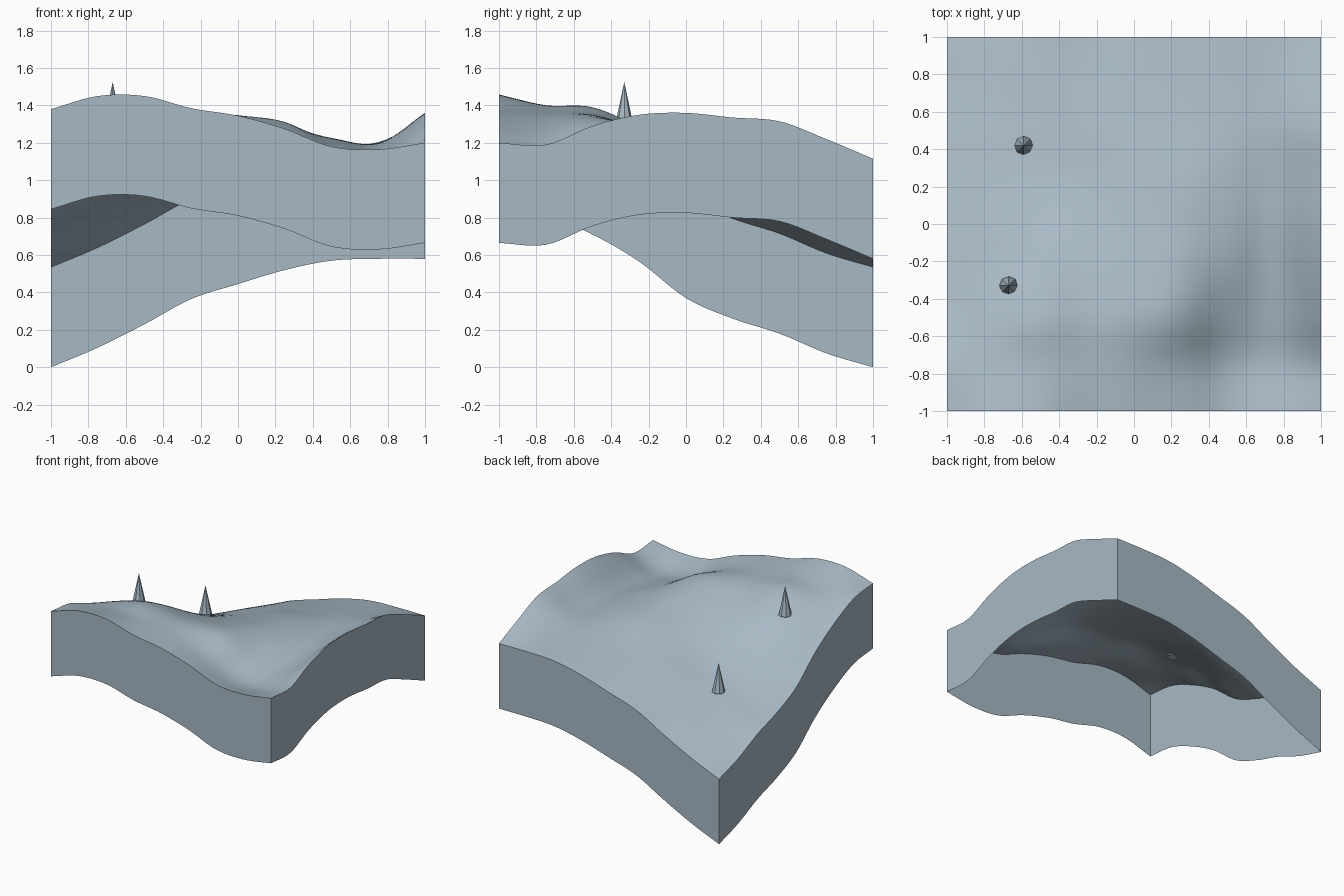
import bpy, bmesh, math

if "Cube" in bpy.data.objects:
    bpy.data.objects.remove(bpy.data.objects["Cube"])

WALL = 0.535      # skirt depth
CELLS = 48        # surface resolution

# Control heights in centimetres, front row to back row, right to left in -x to +x
HEIGHTS = [
    [138, 145, 145, 138.5, 134.5, 127.5, 118, 116.5, 120],
    [135, 139, 140, 137, 133.5, 125, 113, 111, 119],
    [124.5, 134, 139, 135.5, 134.5, 131, 118, 114, 129],
    [110, 123, 128, 127, 128, 129, 122, 117, 135],
    [90.5, 103, 112, 116.5, 121, 125, 122.5, 119.5, 136],
    [79.5, 90, 100, 108, 115, 121, 121, 120, 133.5],
    [71.5, 82, 93, 103, 109, 115, 118, 120, 131.5],
    [61, 73, 85.5, 96.5, 103.5, 110, 114, 116, 122],
    [53.5, 64, 76.5, 90, 98, 105.5, 110.5, 111.5, 111.5],
]


def spline(values, t):
    """Smooth curve through evenly spaced values, t from -1 to 1."""
    last = len(values) - 1
    u = (t + 1) / 2 * last
    i = min(int(u), last - 1)
    f = u - i
    b, c = values[i], values[i + 1]
    a = values[i - 1] if i > 0 else 2 * b - c
    d = values[i + 2] if i + 2 <= last else 2 * c - b
    return b + f / 2 * (c - a + f * (2*a - 5*b + 4*c - d + f * (3*(b - c) + d - a)))


def height(x, y):
    return spline([spline(row, x) for row in HEIGHTS], y) / 100


def make_object(name, bm, material, smooth):
    mesh = bpy.data.meshes.new(name)
    bm.to_mesh(mesh)
    bm.free()
    mesh.materials.append(material)
    obj = bpy.data.objects.new(name, mesh)
    bpy.context.collection.objects.link(obj)
    if smooth:
        mesh.shade_smooth()
        mesh.set_sharp_from_angle(angle=math.radians(35))
    return obj


def make_material(name, color):
    mat = bpy.data.materials.new(name)
    mat.use_nodes = True
    mat.diffuse_color = color
    mat.node_tree.nodes["Principled BSDF"].inputs["Base Color"].default_value = color
    return mat


slate = make_material("pale slate blue", (0.39, 0.485, 0.56, 1))

# Rolling ground surface
bm = bmesh.new()
bmesh.ops.create_grid(bm, x_segments=CELLS, y_segments=CELLS, size=1)
for v in bm.verts:
    v.co.z = height(v.co.x, v.co.y)

# Side walls hanging from the rim, open underneath
rim = [e for e in bm.edges if e.is_boundary]
skirt = bmesh.ops.extrude_edge_only(bm, edges=rim)["geom"]
for v in skirt:
    if isinstance(v, bmesh.types.BMVert):
        v.co.z -= WALL
bmesh.ops.recalc_face_normals(bm, faces=bm.faces)
bm.normal_update()
if sum(f.normal.z for f in bm.faces) < 0:
    bmesh.ops.reverse_faces(bm, faces=bm.faces)
make_object("terrain_block", bm, slate, True)

# Pointed spikes standing on the ground
SPIKE = 0.235
for name, x, y, base in (("front_spike", -0.67, -0.33, 1.29),
                         ("back_spike", -0.59, 0.42, 0.925)):
    bm = bmesh.new()
    bmesh.ops.create_cone(bm, cap_ends=True, segments=8,
                          radius1=0.05, radius2=0, depth=SPIKE)
    spike = make_object(name, bm, slate, False)
    spike.location = (x, y, base + SPIKE / 2)
